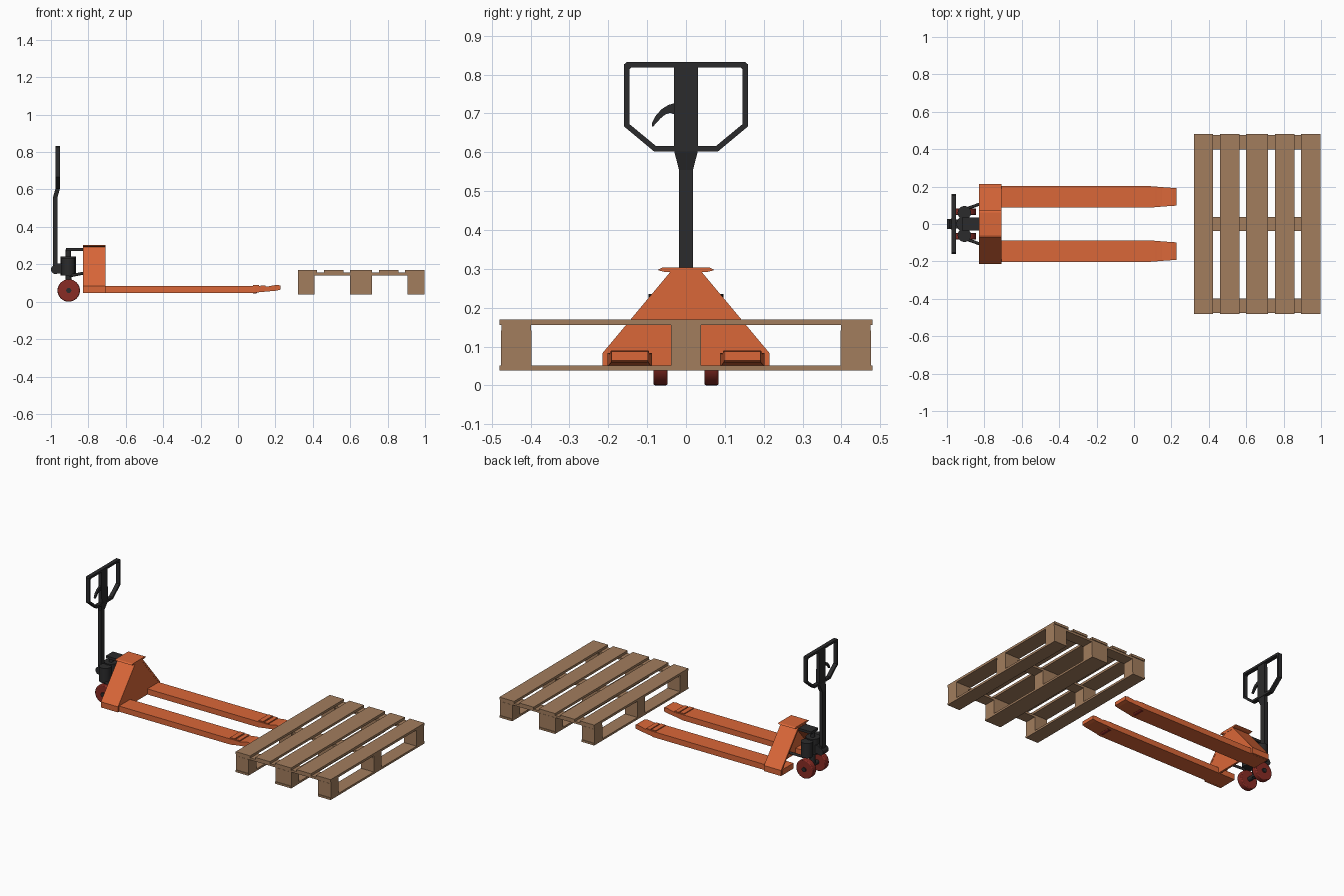
import bpy, bmesh, math
from mathutils import Vector

if "Cube" in bpy.data.objects:
    bpy.data.objects.remove(bpy.data.objects["Cube"])


def material(name, rgb):
    m = bpy.data.materials.new(name)
    m.diffuse_color = (*rgb, 1)
    m.use_nodes = True
    m.node_tree.nodes["Principled BSDF"].inputs["Base Color"].default_value = m.diffuse_color
    return m


ORANGE = material("orange paint", (0.70, 0.135, 0.04))
BLACK = material("black metal", (0.024, 0.024, 0.025))
RED = material("dark red wheel", (0.25, 0.025, 0.018))
WOOD = material("pallet wood", (0.36, 0.205, 0.11))


def finish(bm, name, mat):
    bmesh.ops.recalc_face_normals(bm, faces=bm.faces)
    me = bpy.data.meshes.new(name)
    bm.to_mesh(me)
    bm.free()
    ob = bpy.data.objects.new(name, me)
    bpy.context.collection.objects.link(ob)
    me.materials.append(mat)
    return ob


def loft(name, rings, mat, closed=False):
    """Skin a list of equal-length point rings; cap the ends unless closed."""
    bm = bmesh.new()
    vs = [[bm.verts.new(p) for p in r] for r in rings]
    n = len(vs[0])
    for i in range(len(vs) if closed else len(vs) - 1):
        a, b = vs[i], vs[(i + 1) % len(vs)]
        for k in range(n):
            bm.faces.new((a[k], a[(k + 1) % n], b[(k + 1) % n], b[k]))
    if not closed:
        bm.faces.new(vs[0])
        bm.faces.new(vs[-1])
    return finish(bm, name, mat)


def box(name, x0, x1, y0, y1, z0, z1, mat):
    return loft(name, [[(x, y0, z0), (x, y1, z0), (x, y1, z1), (x, y0, z1)]
                       for x in (x0, x1)], mat)


def prism_yz(name, pts, x0, x1, mat):
    return loft(name, [[(x, y, z) for y, z in pts] for x in (x0, x1)], mat)


def rod(name, a, b, r, mat, sides=24, bevel=0.0):
    a, b = Vector(a), Vector(b)
    bpy.ops.mesh.primitive_cylinder_add(vertices=sides, radius=r, depth=(b - a).length,
                                        location=(a + b) / 2)
    ob = bpy.context.object
    ob.name = name
    ob.rotation_euler = (b - a).to_track_quat('Z', 'Y').to_euler()
    ob.data.materials.append(mat)
    bpy.ops.object.shade_smooth_by_angle(angle=math.radians(35))
    if bevel:
        mod = ob.modifiers.new("bevel", 'BEVEL')
        mod.width, mod.segments, mod.limit_method = bevel, 2, 'ANGLE'
    return ob


# Pallet: top boards, stringers, blocks, bottom boards
for x0, x1 in ((.32, .423), (.46, .565), (.60, .716), (.753, .857), (.893, .998)):
    box("pallet_top_board", x0, x1, -.48, .48, .155, .17, WOOD)
for y in (-.437, 0, .437):
    box("pallet_stringer", .32, .998, y - .038, y + .038, .141, .155, WOOD)
for x0, x1 in ((.32, .41), (.60, .716), (.907, .998)):
    box("pallet_bottom_board", x0, x1, -.48, .48, .038, .051, WOOD)
    for y in (-.437, 0, .437):
        box("pallet_block", x0, x1, y - .039, y + .039, .051, .141, WOOD)

for s in (-1, 1):
    # Fork: lofted sections (x, bottom, top, half width)
    c = s * .145
    fork = [(-.83, .047, .083, .057), (.09, .047, .083, .057), (.115, .051, .083, .055),
            (.15, .054, .080, .052), (.205, .059, .090, .048), (.226, .064, .087, .047)]
    loft("fork", [[(x, c - w, a), (x, c + w, a), (x, c + w, b), (x, c - w, b)]
                  for x, a, b, w in fork], ORANGE)
    # Raised lips on the fork tip and the load roller
    box("fork_tip_lip", .08, .112, c - .05, c + .05, .08, .089, ORANGE)
    box("fork_tip_lip", .12, .148, c - .05, c + .05, .078, .087, ORANGE)
    rod("load_roller", (.09, c - .035, .063), (.09, c + .035, .063), .02, RED, 16)
    # Steering wheel pair and push links
    rod("steer_wheel", (-.905, s * .047, .06), (-.905, s * .084, .06), .06, RED, 32, .005)
    rod("push_link", (-.90, s * .08, .138), (-.80, s * .115, .158), .008, BLACK, 12)

# Body shell: bent side plates open to the rear and below
outer = [(.215, .047), (.215, .083), (.038, .295)]
inner = [(.203, .047), (.203, .079), (.032, .284)]
arch_out = outer + [(-y, z) for y, z in reversed(outer)]
arch_in = inner + [(-y, z) for y, z in reversed(inner)]
loft("body_side_plates", [[(-.83, *o), (-.708, *o), (-.708, *i), (-.83, *i)]
                          for o, i in zip(arch_out, arch_in)], ORANGE)
prism_yz("body_face_plate", arch_in, -.722, -.709, ORANGE)
prism_yz("body_top_plate", [(-.055, .292), (.055, .292), (.073, .297), (.062, .303),
                            (-.062, .303), (-.073, .297)], -.828, -.708, ORANGE)

# Hydraulic pump with side lobes, piston and top arm
rod("pump_body", (-.907, 0, .14), (-.907, 0, .242), .042, BLACK)
for s in (-1, 1):
    rod("pump_lobe", (-.907, s * .06, .14), (-.907, s * .06, .235), .036, BLACK)
rod("pump_piston", (-.907, 0, .24), (-.907, 0, .28), .014, BLACK, 16)
box("pump_top_arm", -.92, -.80, -.036, .036, .272, .288, BLACK)
rod("steer_stem", (-.905, 0, .05), (-.905, 0, .142), .016, BLACK, 16)
rod("wheel_axle", (-.905, -.092, .06), (-.905, .092, .06), .014, BLACK, 16)

# Handle base
box("handle_clevis", -.985, -.93, -.025, .025, .152, .205, BLACK)
rod("handle_pivot", (-.976, -.028, .172), (-.976, .028, .172), .024, BLACK)

# Handle post: sections (z, x min, x max, half width)
post = [(.17, -.99, -.966, .018), (.555, -.99, -.966, .018),
        (.605, -.976, -.952, .031), (.825, -.974, -.954, .031)]
loft("handle_post", [[(a, -w, z), (b, -w, z), (b, w, z), (a, w, z)]
                     for z, a, b, w in post], BLACK)

# Handle loop: closed frame between outer and inner outlines
o = [(.082, .602), (.160, .667), (.160, .826), (.153, .832)]
i = [(.077, .616), (.146, .673), (.146, .813), (.141, .818)]
o += [(-y, z) for y, z in reversed(o)]
i += [(-y, z) for y, z in reversed(i)]
loft("handle_loop", [[(-.976, *p), (-.951, *p), (-.951, *q), (-.976, *q)]
                     for p, q in zip(o, i)], BLACK, closed=True)

# Curved release lever, lofted from root to tip
up = [(-.025, .728), (-.045, .722), (-.063, .711), (-.078, .694), (-.087, .677), (-.088, .667)]
low = [(-.025, .695), (-.040, .702), (-.054, .697), (-.066, .687), (-.077, .675), (-.084, .667)]
loft("release_lever", [[(-.970, *p), (-.957, *p), (-.957, *q), (-.970, *q)]
                       for p, q in zip(up, low)], BLACK)
